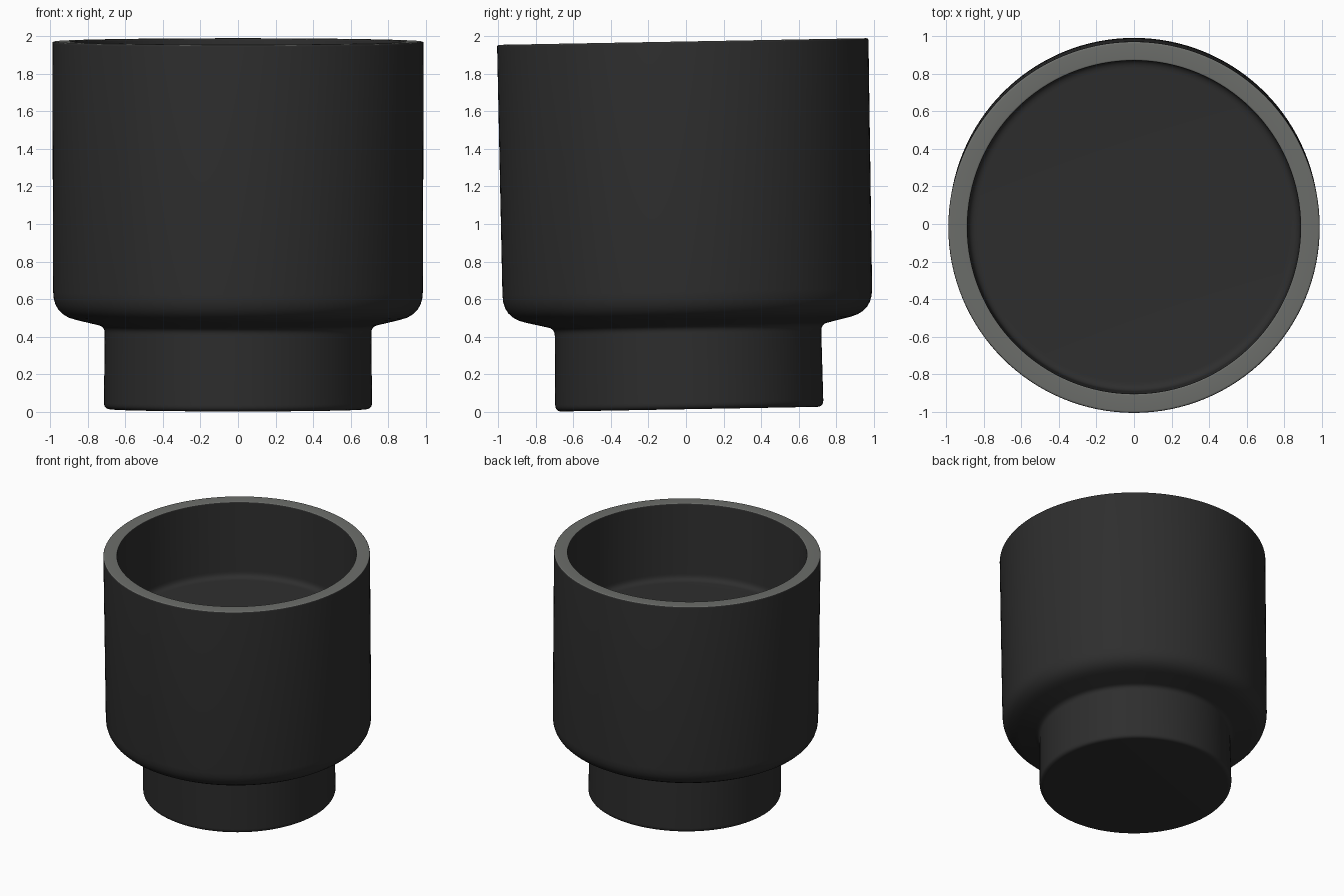
import bpy, bmesh, math
from mathutils import Matrix, Vector

cube = bpy.data.objects.get("Cube")
if cube:
    bpy.data.objects.remove(cube, do_unlink=True)

SEGMENTS = 128
TILT = 0.018


def make_material(name, colour):
    mat = bpy.data.materials.new(name)
    mat.use_nodes = True
    mat.diffuse_color = colour
    shader = mat.node_tree.nodes["Principled BSDF"]
    shader.inputs["Base Color"].default_value = colour
    shader.inputs["Roughness"].default_value = 0.8
    return mat


def rounded(points, steps=6):
    """Turn (radius, height, corner size) points into a smooth profile."""
    path = []
    for i, (r, z, size) in enumerate(points):
        corner = Vector((r, z))
        if size == 0:
            path.append(corner)
            continue
        before, after = (Vector(points[j][:2]) for j in (i - 1, i + 1))
        a = corner + (before - corner).normalized() * size
        b = corner + (after - corner).normalized() * size
        for k in range(steps + 1):
            t = k / steps
            path.append(a * (1 - t) ** 2 + corner * 2 * t * (1 - t) + b * t * t)
    return path


dark = make_material("matte_charcoal", (0.027, 0.027, 0.027, 1))
grey = make_material("bare_grey_rim", (0.15, 0.155, 0.145, 1))

# Closed cup profile: underside, foot, shoulder, wall, rim, inner wall, floor
HEIGHT, FLOOR = 1.96, 1.34
profile = rounded([
    (0, 0, 0),
    (0.715, 0, 0.035),
    (0.71, 0.44, 0.035),
    (0.985, 0.505, 0.12),
    (0.99, HEIGHT, 0.012),
    (0.888, HEIGHT, 0.01),
    (0.885, FLOOR, 0.05),
    (0, FLOOR, 0),
])

# Revolve the profile around the upright axis
bm = bmesh.new()
verts = [bm.verts.new((p.x, 0, p.y)) for p in profile]
edges = [bm.edges.new(pair) for pair in zip(verts, verts[1:])]
bmesh.ops.spin(bm, geom=verts + edges, cent=(0, 0, 0), axis=(0, 0, 1),
               angle=math.tau, steps=SEGMENTS, use_duplicate=False)
bmesh.ops.remove_doubles(bm, verts=bm.verts, dist=0.0001)
bmesh.ops.recalc_face_normals(bm, faces=bm.faces)

# The level top of the wall is left bare
for face in bm.faces:
    on_rim = face.calc_center_median().z > HEIGHT - 0.006
    face.material_index = 1 if on_rim and face.normal.z > 0.6 else 0

# The whole cup leans slightly toward the front
bm.transform(Matrix.Translation((0, 0.018, 0.013)) @ Matrix.Rotation(TILT, 4, "X"))

mesh = bpy.data.meshes.new("cup")
bm.to_mesh(mesh)
bm.free()
mesh.materials.append(dark)
mesh.materials.append(grey)
cup = bpy.data.objects.new("cup", mesh)
bpy.context.collection.objects.link(cup)

bpy.context.view_layer.objects.active = cup
cup.select_set(True)
bpy.ops.object.shade_smooth_by_angle(angle=math.radians(40))
